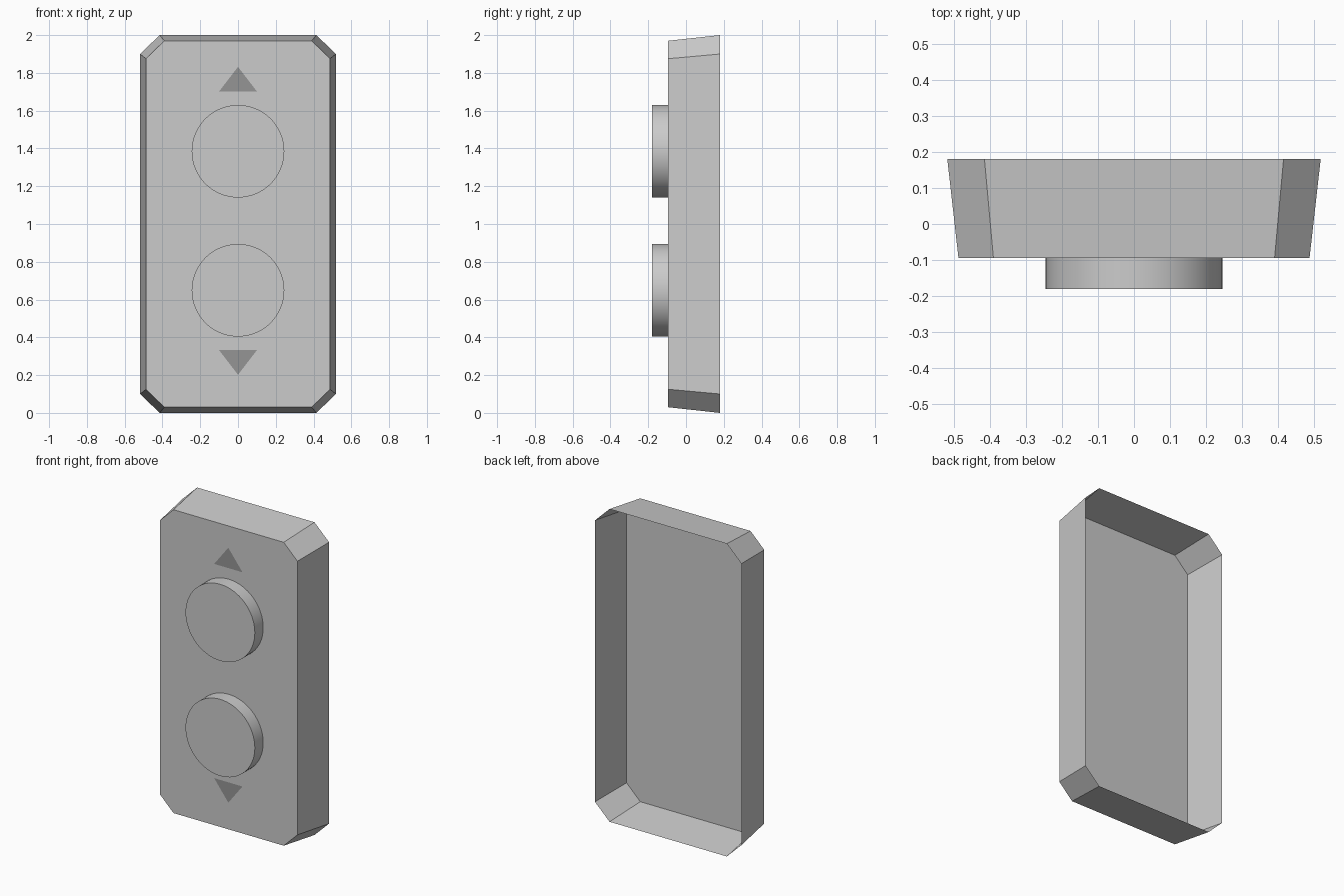
import bpy
import bmesh
from math import radians
from mathutils import Matrix

cube = bpy.data.objects.get("Cube")
if cube:
    bpy.data.objects.remove(cube, do_unlink=True)

FRONT, BACK, BUTTON_FRONT = -0.095, 0.18, -0.18


def material(name, grey):
    mat = bpy.data.materials.new(name)
    mat.use_nodes = True
    colour = (grey, grey, grey, 1)
    mat.diffuse_color = colour
    mat.node_tree.nodes["Principled BSDF"].inputs["Base Color"].default_value = colour
    return mat


def add_object(name, bm, mat):
    mesh = bpy.data.meshes.new(name)
    bm.to_mesh(mesh)
    bm.free()
    mesh.materials.append(mat)
    obj = bpy.data.objects.new(name, mesh)
    bpy.context.collection.objects.link(obj)
    return obj


def octagon(bm, half_w, half_h, cut_w, cut_h, y):
    """Chamfered rectangle around z = 1, anticlockwise seen from the front."""
    corner = [(half_w, cut_h), (cut_w, half_h)]
    points = corner + [(-x, z) for x, z in reversed(corner)]
    points += [(-x, -z) for x, z in points]
    return [bm.verts.new((x, y, 1 + z)) for x, z in points]


light_grey = material("light grey", 0.6)
dark_grey = material("dark grey", 0.3)

# Open-backed, tapered housing
bm = bmesh.new()
front = octagon(bm, 0.487, 0.97, 0.39, 0.875, FRONT)
rim = octagon(bm, 0.518, 1.0, 0.415, 0.9, BACK)
bm.faces.new(front)
for i in range(len(front)):
    j = (i + 1) % len(front)
    bm.faces.new((front[j], front[i], rim[i], rim[j]))
add_object("housing", bm, light_grey)

# Round push buttons, and the arrow beside each
for label, side in (("upper", 1), ("lower", -1)):
    bm = bmesh.new()
    place = Matrix.Translation((0, (FRONT + BUTTON_FRONT) / 2, 1.017 + side * 0.368))
    bmesh.ops.create_cone(bm, cap_ends=True, segments=64, radius1=0.245, radius2=0.245,
                          depth=FRONT - BUTTON_FRONT,
                          matrix=place @ Matrix.Rotation(radians(90), 4, "X"))
    hidden = [f for f in bm.faces if f.normal.y > 0.9]
    bmesh.ops.delete(bm, geom=hidden, context="FACES")
    button = add_object(label + "_button", bm, light_grey)
    bpy.ops.object.select_all(action="DESELECT")
    button.select_set(True)
    bpy.context.view_layer.objects.active = button
    bpy.ops.object.shade_smooth_by_angle(angle=radians(30))

    bm = bmesh.new()
    base = 1.017 + side * 0.685
    outline = [(-0.1 * side, base), (0.1 * side, base), (0, base + side * 0.13)]
    bm.faces.new([bm.verts.new((x, FRONT - 0.003, z)) for x, z in outline])
    add_object(label + "_arrow", bm, dark_grey)
